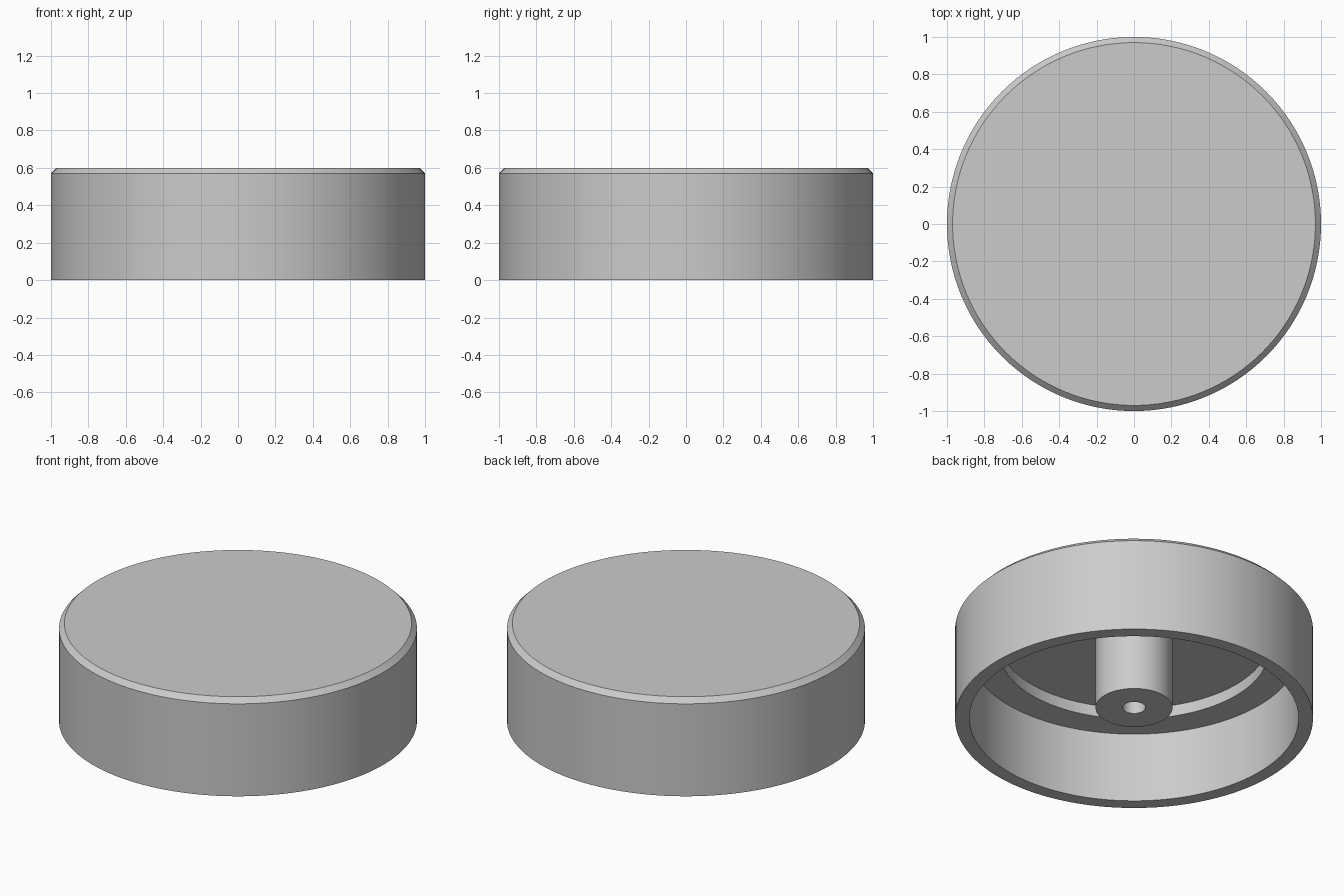
import bpy
import bmesh
import math

cube = bpy.data.objects.get("Cube")
if cube:
    bpy.data.objects.remove(cube, do_unlink=True)

SEGMENTS = 128

# Single plain grey material
grey = bpy.data.materials.new("light_grey")
grey.use_nodes = True
colour = (0.6, 0.6, 0.6, 1.0)
grey.diffuse_color = colour
grey.node_tree.nodes["Principled BSDF"].inputs["Base Color"].default_value = colour


def lathe(name, profile):
    """Revolve a closed (radius, height) profile about the z axis."""
    bm = bmesh.new()
    verts = [bm.verts.new((r, 0, z)) for r, z in profile]
    edges = [bm.edges.new(pair) for pair in zip(verts, verts[1:])]
    bmesh.ops.spin(bm, geom=verts + edges, cent=(0, 0, 0), axis=(0, 0, 1),
                   angle=math.tau, steps=SEGMENTS)
    bmesh.ops.remove_doubles(bm, verts=bm.verts[:], dist=0.0001)
    bmesh.ops.recalc_face_normals(bm, faces=bm.faces[:])
    mesh = bpy.data.meshes.new(name)
    bm.to_mesh(mesh)
    bm.free()
    mesh.materials.append(grey)
    obj = bpy.data.objects.new(name, mesh)
    bpy.context.collection.objects.link(obj)
    bpy.ops.object.select_all(action="DESELECT")
    obj.select_set(True)
    bpy.context.view_layer.objects.active = obj
    bpy.ops.object.shade_smooth_by_angle(angle=math.radians(30))
    return obj


# Hollow cap with chamfered top, stepped underside and a drilled central post
lathe("cap_with_post", [
    (0, 0.6), (0.97, 0.6), (1, 0.57),      # top and chamfer
    (1, 0), (0.92, 0),                     # outer wall and rim
    (0.92, 0.43), (0.75, 0.43),            # inner wall and ledge
    (0.75, 0.5), (0.215, 0.5),             # recess
    (0.215, 0.07), (0.064, 0.07),          # post
    (0.064, 0.4), (0, 0.4),                # blind hole
])
